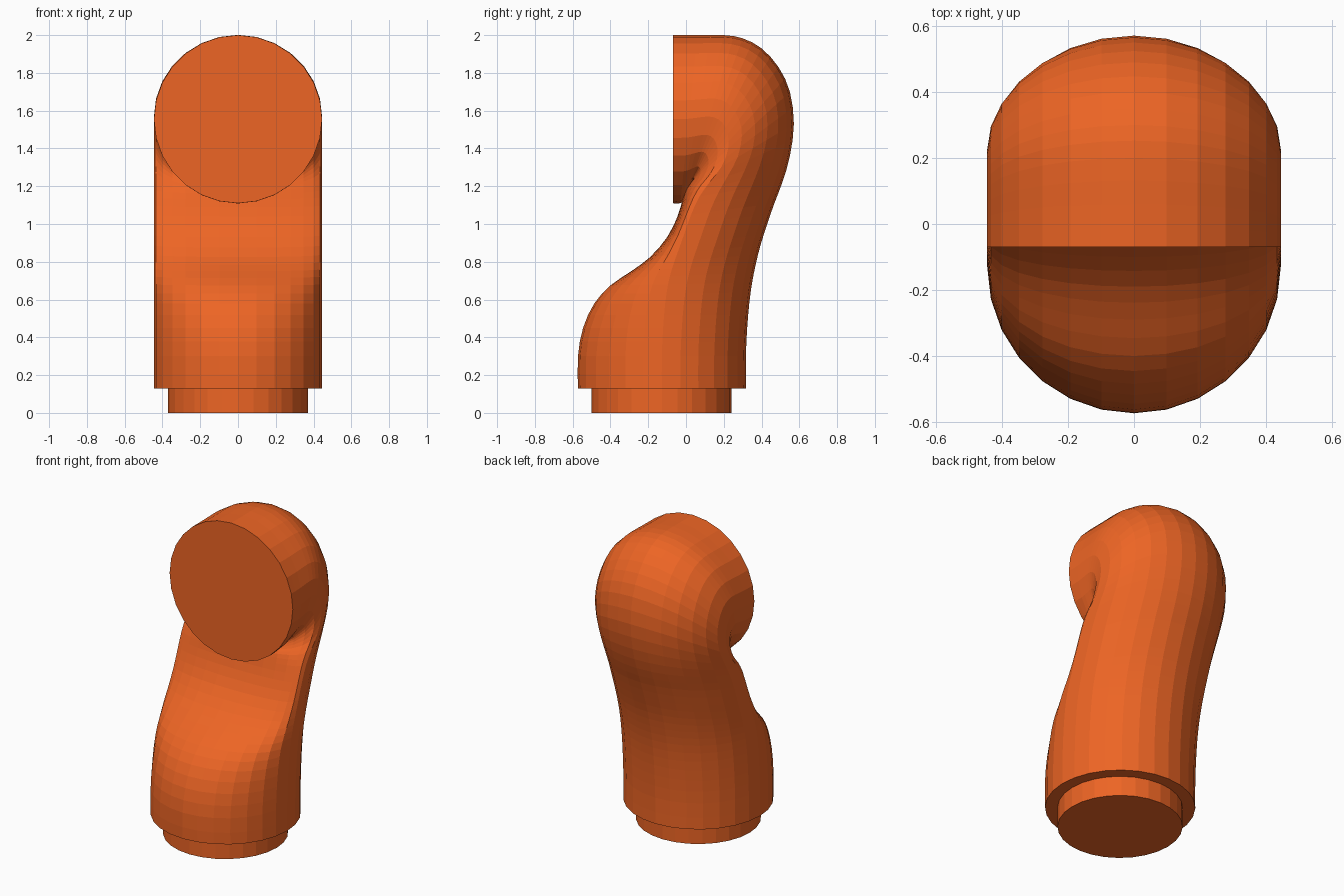
import bpy, bmesh, math
from mathutils import Vector

if "Cube" in bpy.data.objects:
    bpy.data.objects.remove(bpy.data.objects["Cube"])

SIDES = 28
RADIUS = 0.445

mat = bpy.data.materials.new("orange")
mat.diffuse_color = (0.85, 0.13, 0.018, 1)
mat.use_nodes = True
mat.node_tree.nodes["Principled BSDF"].inputs["Base Color"].default_value = mat.diffuse_color

# Side profile: front (y, z) and back (y, z) edge of each cross-section
SECTIONS = [
    (-.572, .13, .317, .13), (-.572, .30, .317, .30), (-.545, .45, .324, .45),
    (-.485, .58, .335, .58), (-.40, .675, .35, .69), (-.29, .75, .37, .79),
    (-.19, .825, .395, .89), (-.10, .93, .43, 1.0), (-.045, 1.04, .468, 1.11),
    (-.018, 1.13, .51, 1.22), (-.008, 1.18, .55, 1.36), (-.003, 1.19, .571, 1.53),
    (-.002, 1.19, .55, 1.70), (-.002, 1.18, .49, 1.83), (-.003, 1.165, .40, 1.93),
    (-.005, 1.145, .30, 1.983), (-.012, 1.125, .20, 2.0), (-.03, 1.11, .06, 2.0),
    (-.07, 1.11, -.07, 2.0),
]


def smooth_sections(rows, steps):
    """Catmull-Rom interpolation through the cross-sections."""
    pts = [Vector(r) for r in rows]
    out = []
    for i in range(len(pts) - 1):
        p0, p1 = pts[max(i - 1, 0)], pts[i]
        p2, p3 = pts[i + 1], pts[min(i + 2, len(pts) - 1)]
        for k in range(steps):
            t = k / steps
            out.append(0.5 * (2 * p1 + (p2 - p0) * t
                              + (2 * p0 - 5 * p1 + 4 * p2 - p3) * t * t
                              + (3 * p1 - p0 - 3 * p2 + p3) * t ** 3))
    return out + [pts[-1]]


def loft(name, rows, radius):
    """Skin rings with a round back half and a flattened front half."""
    bm = bmesh.new()
    rings = []
    for fy, fz, by, bz in rows:
        front, back = Vector((0, fy, fz)), Vector((0, by, bz))
        length = (back - front).length
        axis = (back - front) / length
        back_depth = min(radius, length * 0.9)
        front_depth = length - back_depth
        mid = back - axis * back_depth
        power = 0.6 + 0.4 * min(front_depth / radius, 1)
        ring = []
        for i in range(SIDES):
            a = math.tau * i / SIDES
            c = math.cos(a)
            d = c * back_depth if c > -1e-6 else -front_depth * (-c) ** power
            ring.append(bm.verts.new(mid + axis * d
                                     + Vector((radius * math.sin(a), 0, 0))))
        rings.append(ring)
    for r, s in zip(rings, rings[1:]):
        for i in range(SIDES):
            j = (i + 1) % SIDES
            bm.faces.new((r[i], r[j], s[j], s[i]))
    bm.faces.new(rings[0])
    bm.faces.new(rings[-1])
    bmesh.ops.recalc_face_normals(bm, faces=bm.faces)
    mesh = bpy.data.meshes.new(name)
    bm.to_mesh(mesh)
    bm.free()
    obj = bpy.data.objects.new(name, mesh)
    mesh.materials.append(mat)
    bpy.context.collection.objects.link(obj)
    return obj


# Curved body ending in the flat round front face
loft("curved_body", smooth_sections(SECTIONS, 2), RADIUS)

# Narrower plug under the body
loft("base_plug", [(-.50, 0, .242, 0), (-.50, .14, .242, .14)], 0.37)
